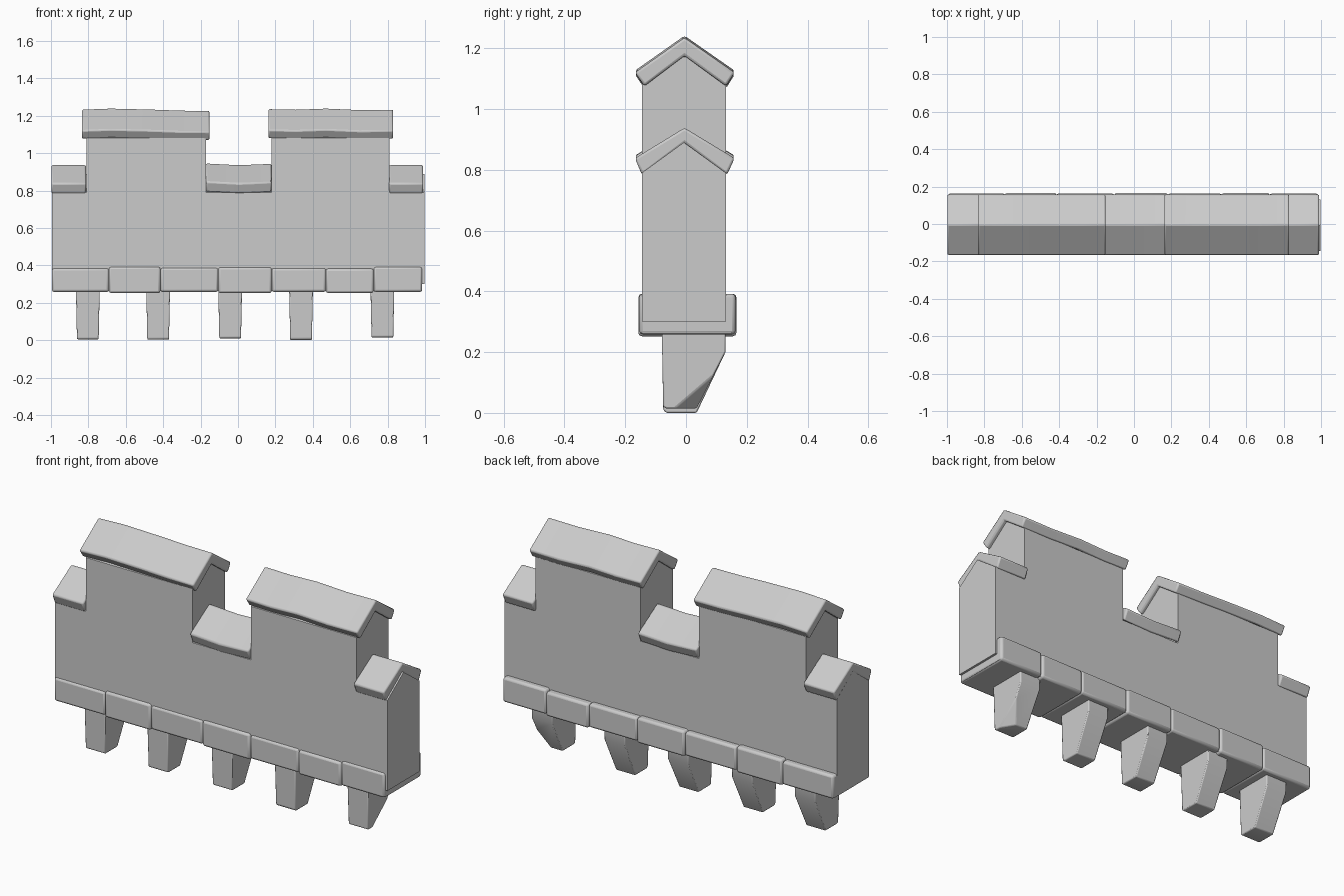
import bpy, bmesh
from mathutils import Vector

cube = bpy.data.objects.get("Cube")
if cube:
    bpy.data.objects.remove(cube)

stone = bpy.data.materials.new("grey stone")
stone.use_nodes = True
GREY = (0.6, 0.6, 0.6, 1)
stone.diffuse_color = GREY
stone.node_tree.nodes["Principled BSDF"].inputs["Base Color"].default_value = GREY


def loft(name, sections, bevel=0.0, chip=None):
    """Skin a row of matching closed sections and cap both ends."""
    bm = bmesh.new()
    rings = [[bm.verts.new(p) for p in s] for s in sections]
    n = len(rings[0])
    for a, b in zip(rings, rings[1:]):
        for i in range(n):
            j = (i + 1) % n
            bm.faces.new((a[i], a[j], b[j], b[i]))
    bm.faces.new(rings[0])
    bm.faces.new(rings[-1])
    if chip:
        cut = bmesh.ops.bisect_plane(bm, geom=bm.verts[:] + bm.edges[:] + bm.faces[:],
                                     plane_co=chip[0], plane_no=chip[1], clear_outer=True)
        edges = [e for e in cut["geom_cut"] if isinstance(e, bmesh.types.BMEdge)]
        bmesh.ops.holes_fill(bm, edges=edges, sides=0)
    bmesh.ops.recalc_face_normals(bm, faces=bm.faces[:])
    mesh = bpy.data.meshes.new(name)
    bm.to_mesh(mesh)
    bm.free()
    mesh.materials.append(stone)
    obj = bpy.data.objects.new(name, mesh)
    bpy.context.collection.objects.link(obj)
    if bevel:
        mod = obj.modifiers.new("worn edges", "BEVEL")
        mod.width, mod.segments = bevel, 2
        mod.limit_method, mod.angle_limit = "ANGLE", 0.5
    bpy.ops.object.select_all(action="DESELECT")
    obj.select_set(True)
    bpy.context.view_layer.objects.active = obj
    bpy.ops.object.shade_smooth_by_angle(angle=0.5)
    return obj


# Wall: stepped outline, raised along the middle to form the gables
LOW, HIGH, RISE = 0.79, 1.08, 0.1
outline = [(-0.995, LOW), (-0.81, LOW), (-0.81, HIGH), (-0.17, HIGH), (-0.17, LOW),
           (0.18, LOW), (0.18, HIGH), (0.81, HIGH), (0.81, LOW), (0.997, LOW)]


def wall_section(y, rise):
    top = [(x, y, z + rise) for x, z in outline]
    return [(-0.995, y, 0.3)] + top + [(0.997, y, 0.3)]


loft("wall", [wall_section(-0.145, 0), wall_section(-0.007, RISE), wall_section(0.131, 0)])


# Roof caps: chevron profile carried through slightly uneven stations
TALL_CAP = [(-0.137, -0.16), (-0.168, -0.115), (-0.005, 0), (0.16, -0.115),
            (0.132, -0.16), (-0.005, -0.06)]
LOW_CAP = [(-0.145, -0.155), (-0.168, -0.1), (-0.005, 0), (0.16, -0.1),
           (0.135, -0.155), (-0.005, -0.05)]


def cap(name, profile, stations):
    loft(name, [[(x, y, peak + z) for y, z in profile] for x, peak in stations], 0.008)


cap("right_merlon_cap", TALL_CAP,
    [(-0.835, 1.235), (-0.68, 1.241), (-0.47, 1.236), (-0.31, 1.23), (-0.152, 1.228)])
cap("left_merlon_cap", TALL_CAP,
    [(0.162, 1.238), (0.31, 1.235), (0.47, 1.241), (0.65, 1.233), (0.83, 1.235)])
cap("middle_cap", LOW_CAP, [(-0.172, 0.947), (0.005, 0.938), (0.178, 0.945)])
cap("right_end_cap", LOW_CAP, [(-0.998, 0.938), (-0.812, 0.938)])
cap("left_end_cap", LOW_CAP, [(0.808, 0.938), (0.99, 0.938)])


# Ledge: a row of worn blocks, each a little different in height
def block(name, x0, x1, y0, y1, z0, z1, bevel):
    loft(name, [[(x, y0, z0), (x, y1, z0), (x, y1, z1), (x, y0, z1)] for x in (x0, x1)], bevel)


joints = [-0.995, -0.69, -0.415, -0.105, 0.18, 0.47, 0.725, 0.985]
tops = [0.385, 0.392, 0.387, 0.39, 0.386, 0.383, 0.392]
for i, top in enumerate(tops):
    sag = 0.006 * (i % 2)
    block(f"ledge_block_{i + 1}", joints[i], joints[i + 1],
          -0.154 - sag / 2, 0.163 + sag / 2, 0.258 - sag, top, 0.012)
block("ledge_core", -0.993, 0.983, -0.145, 0.15, 0.262, 0.375, 0)

# Brackets: upright in front, sloping away at the back
BRACKET = [(-0.08, 0.3), (-0.075, 0.01), (-0.065, 0), (0.035, 0), (0.13, 0.2), (0.13, 0.3)]
bracket_feet = [(-0.803, 0.01), (-0.427, 0.008), (-0.042, 0.015), (0.337, 0.005), (0.772, 0.02)]
for i, (x, foot) in enumerate(bracket_feet):
    sides = []
    for s in (-1, 1):
        sides.append([(x + s * (0.058 + 0.02 * z), y, max(z, foot * (z < 0.1)))
                      if z else (x + s * 0.058, y, foot - 0.005) for y, z in BRACKET])
    chip = None
    if i == 4:
        chip = (Vector((0.83, -0.03, 0.02)), Vector((0.7, 0.45, -0.54)))
    loft(f"bracket_{i + 1}", sides, 0.005, chip)
